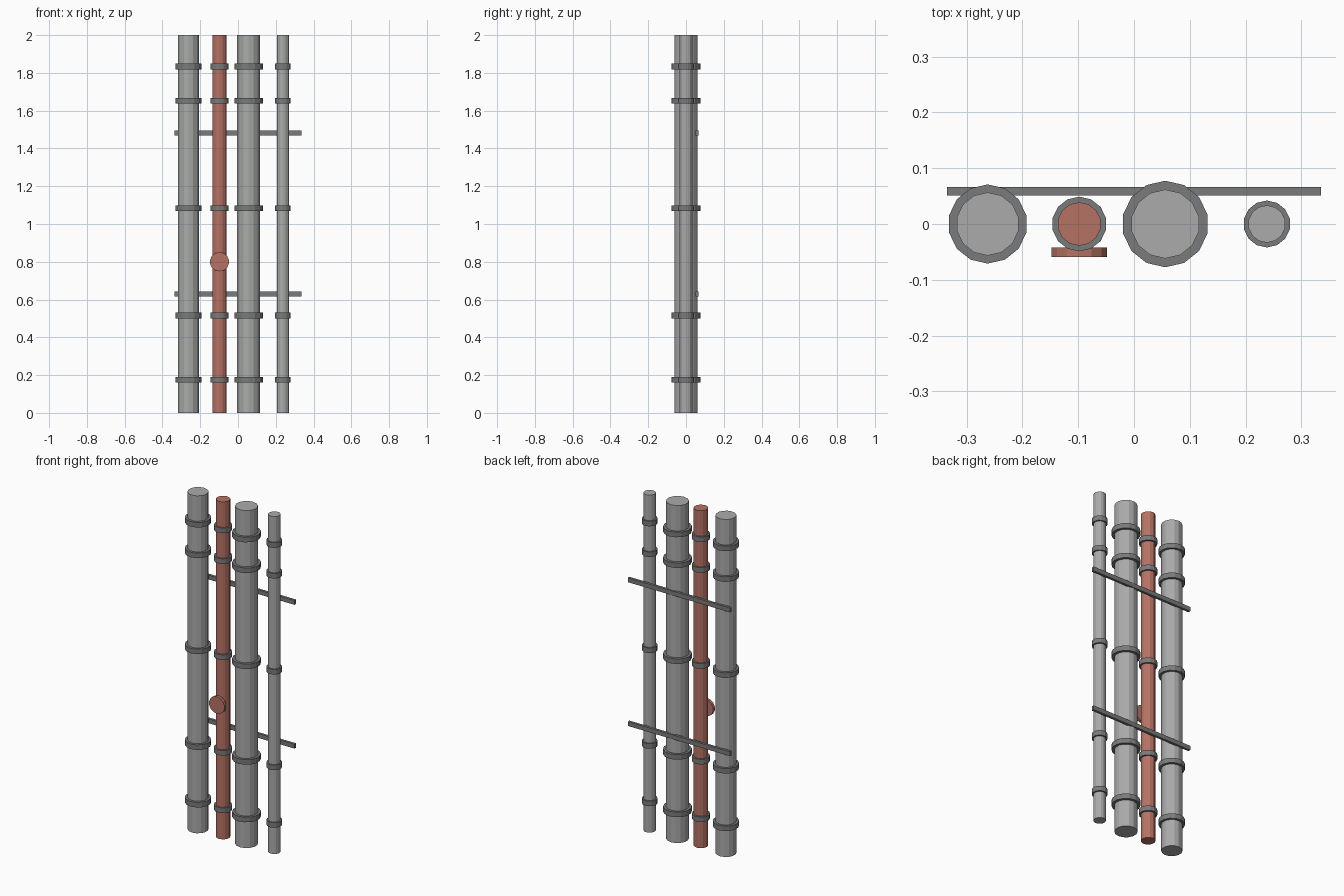
import bpy
import math

cube = bpy.data.objects.get("Cube")
if cube:
    bpy.data.objects.remove(cube, do_unlink=True)


def material(name, rgb):
    mat = bpy.data.materials.new(name)
    mat.use_nodes = True
    mat.diffuse_color = (*rgb, 1)
    mat.node_tree.nodes["Principled BSDF"].inputs["Base Color"].default_value = (*rgb, 1)
    return mat


STEEL = material("light steel", (0.40, 0.41, 0.40))
DARK = material("dark steel", (0.195, 0.197, 0.20))
RED = material("rust red", (0.47, 0.17, 0.13))
SIDES = 14


def cylinder(name, radius, depth, location, mat, tilt=0):
    bpy.ops.mesh.primitive_cylinder_add(vertices=SIDES, radius=radius, depth=depth,
                                        location=location, rotation=(tilt, 0, 0))
    obj = bpy.context.object
    obj.name = name
    obj.data.materials.append(mat)
    return obj


def box(name, size, location, mat):
    bpy.ops.mesh.primitive_cube_add(size=1, location=location)
    obj = bpy.context.object
    obj.name = name
    obj.scale = size
    bpy.ops.object.transform_apply(location=False, rotation=False, scale=True)
    obj.data.materials.append(mat)
    return obj


# Upright pipes with wider joint collars
PIPES = [("wide_pipe", -0.262, 0.0565, STEEL),
         ("red_pipe", -0.098, 0.039, RED),
         ("widest_pipe", 0.056, 0.0617, STEEL),
         ("thin_pipe", 0.238, 0.0335, STEEL)]
COLLAR_HEIGHTS = (0.175, 0.516, 1.083, 1.652, 1.834)

for name, x, radius, mat in PIPES:
    cylinder(name, radius, 2, (x, 0, 1), mat)
    for i, z in enumerate(COLLAR_HEIGHTS, 1):
        cylinder(f"{name}_collar_{i}", radius * 1.255, 0.03, (x, 0, z), DARK)

# Mounting rails behind the pipes
for name, z in (("lower_rail", 0.629), ("upper_rail", 1.481)):
    box(name, (0.67, 0.015, 0.026), (0, 0.0585, z), DARK)

# Valve wheel on the front of the red pipe
cylinder("valve_wheel", 0.051, 0.017, (-0.098, -0.0505, 0.80), RED, math.pi / 2)
